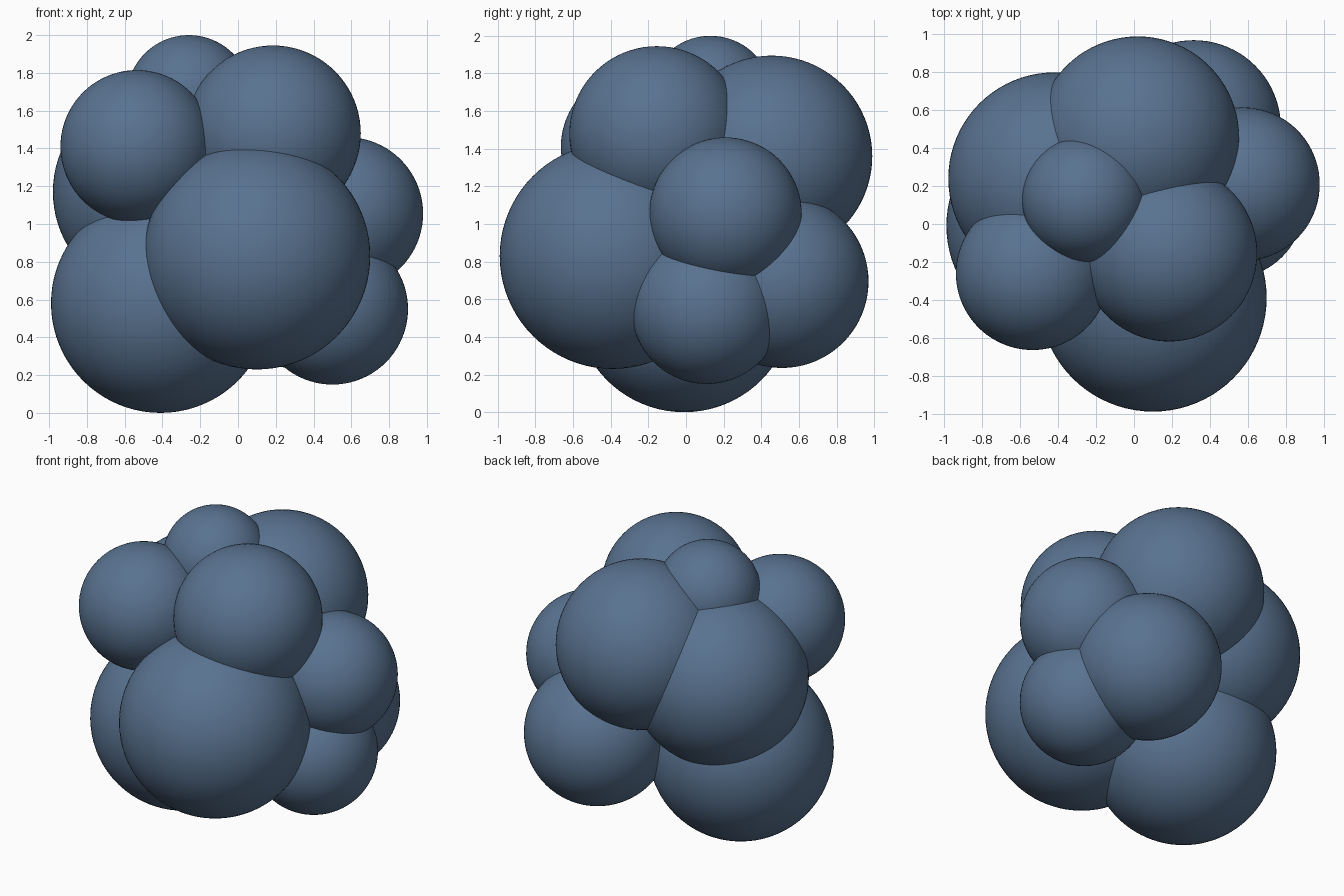
import bpy

# Remove the default cube
cube = bpy.data.objects.get("Cube")
if cube:
    bpy.data.objects.remove(cube, do_unlink=True)

# Single slate blue material
blue = bpy.data.materials.new("slate_blue")
blue.use_nodes = True
colour = (0.1, 0.17, 0.28, 1.0)
blue.diffuse_color = colour
blue.node_tree.nodes["Principled BSDF"].inputs["Base Color"].default_value = colour


def add_ball(name, centre, radius):
    """Smooth sphere, one lobe of the cluster."""
    bpy.ops.mesh.primitive_uv_sphere_add(
        segments=80, ring_count=40, radius=radius, location=centre)
    ball = bpy.context.object
    ball.name = name
    ball.data.materials.append(blue)
    bpy.ops.object.shade_smooth()
    return ball


# Overlapping balls of the cluster
balls = {
    "front_ball": ((0.10, -0.39, 0.83), 0.60),
    "bottom_ball": ((-0.41, -0.01, 0.58), 0.58),
    "upper_front_small_ball": ((-0.535, -0.26, 1.41), 0.405),
    "upper_front_large_ball": ((0.185, -0.155, 1.48), 0.465),
    "top_ball": ((-0.26, 0.13, 1.67), 0.33),
    "upper_back_ball": ((0.02, 0.455, 1.36), 0.535),
    "back_side_ball": ((-0.42, 0.24, 1.17), 0.56),
    "side_ball": ((0.575, 0.21, 1.055), 0.405),
    "lower_side_ball": ((0.50, 0.11, 0.55), 0.40),
    "lower_back_ball": ((0.315, 0.51, 0.695), 0.46),
}
for name, (centre, radius) in balls.items():
    add_ball(name, centre, radius)
